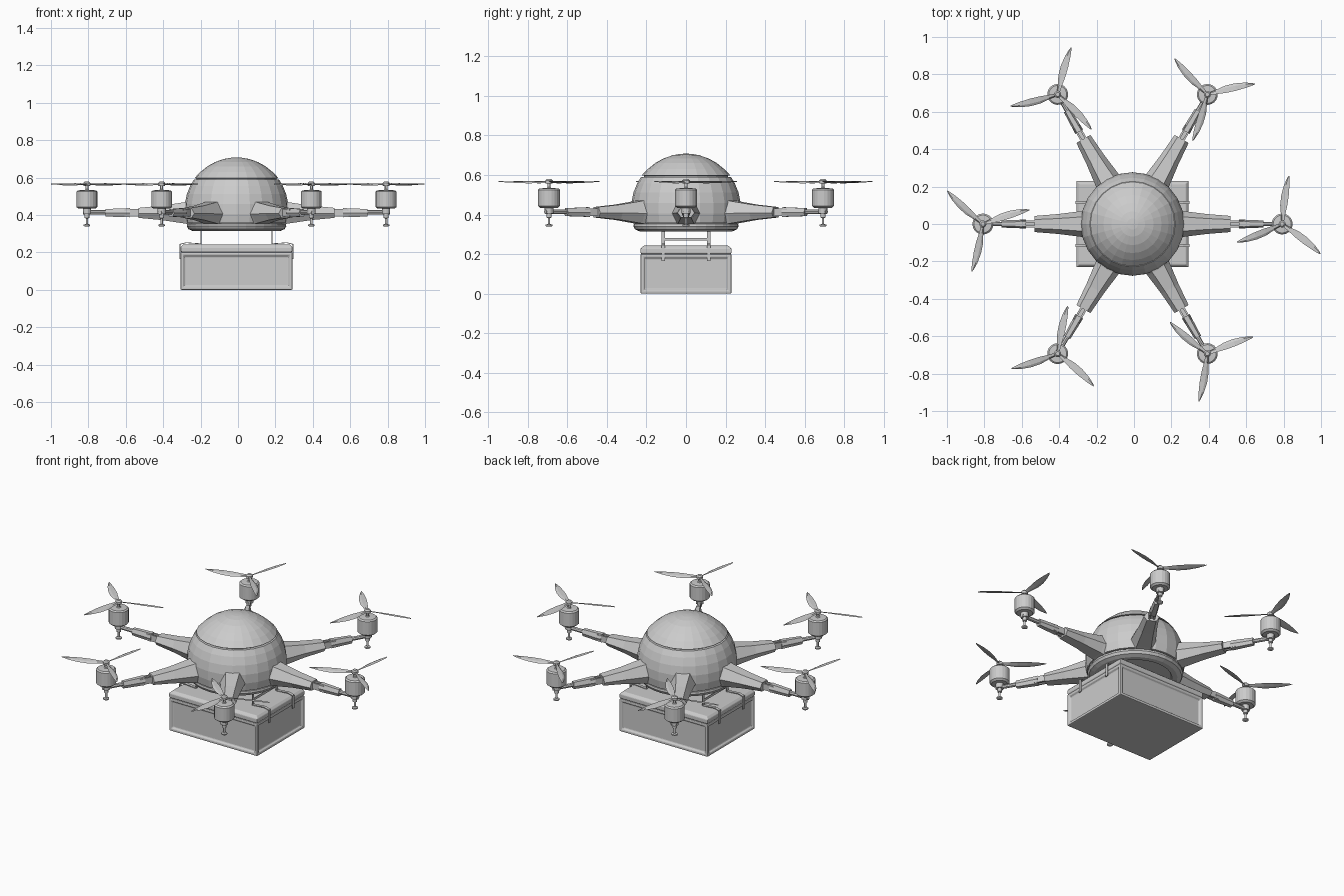
import bpy, bmesh
from math import sin, cos, pi, radians
from mathutils import Matrix, Vector

if "Cube" in bpy.data.objects:
    bpy.data.objects.remove(bpy.data.objects["Cube"])

CX = -0.008   # whole craft sits slightly left of the origin


def finish(bm, name, mat=Matrix(), bevel=0):
    bmesh.ops.recalc_face_normals(bm, faces=bm.faces)
    bm.transform(mat)
    me = bpy.data.meshes.new(name)
    bm.to_mesh(me)
    bm.free()
    ob = bpy.data.objects.new(name, me)
    bpy.context.collection.objects.link(ob)
    if bevel:
        m = ob.modifiers.new("bevel", "BEVEL")
        m.width, m.segments, m.limit_method = bevel, 2, "ANGLE"
    return ob


def skin(bm, rings):
    """Bridge equal-length rings and cap both ends."""
    vs = [[bm.verts.new(p) for p in r] for r in rings]
    n = len(vs[0])
    for a, b in zip(vs, vs[1:]):
        for i in range(n):
            j = (i + 1) % n
            bm.faces.new((a[i], a[j], b[j], b[i]))
    bm.faces.new(vs[0])
    bm.faces.new(vs[-1])


def lathe(bm, profile, n, x=0, y=0):
    skin(bm, [[(x + r * cos(2 * pi * i / n), y + r * sin(2 * pi * i / n), z)
               for i in range(n)] for r, z in profile])


def box(bm, x0, x1, y0, y1, z0, z1):
    skin(bm, [[(x0, y0, z), (x1, y0, z), (x1, y1, z), (x0, y1, z)] for z in (z0, z1)])


base = Matrix.Translation((CX, 0, 0))

# Dome: faceted sphere with a thin groove near the top
R, ZC, ZG = 0.278, 0.43, 0.593
prof = [(R * cos(a), ZC + R * sin(a)) for a in [radians(d) for d in (-15, -5, 6, 17, 27)]]
rg = (R * R - (ZG - ZC) ** 2) ** 0.5
prof += [(rg + .003, ZG - .004), (rg - .012, ZG - .003), (rg - .012, ZG + .003), (rg, ZG + .004)]
prof += [(R * cos(a), ZC + R * sin(a)) for a in [radians(d) for d in (46, 56, 66, 76, 84, 89.5)]]
bm = bmesh.new()
lathe(bm, prof, 24)
finish(bm, "dome", base)

# Base dish under the dome
bm = bmesh.new()
lathe(bm, [(.20, .325), (.205, .315), (.235, .315), (.258, .325), (.266, .34), (.264, .352),
           (.25, .356), (.25, .37)], 32)
finish(bm, "base_dish", base)

# Cargo box body with recessed side panels
bm = bmesh.new()
box(bm, -.299, .299, -.23, .23, 0, .2)
bmesh.ops.recalc_face_normals(bm, faces=bm.faces)
for f in [f for f in bm.faces if abs(f.normal.z) < .5]:
    bmesh.ops.inset_individual(bm, faces=[f], thickness=.025, depth=0)
    bmesh.ops.inset_individual(bm, faces=[f], thickness=.005, depth=-.01)
finish(bm, "cargo_box", base, .006)

# Lid with a chamfered rim
bm = bmesh.new()
skin(bm, [[(sx * (.299 - d), sy * (.23 - d), z) for sx, sy in ((-1, -1), (1, -1), (1, 1), (-1, 1))]
          for d, z in ((.006, .19), (.006, .2), (0, .204), (0, .228), (.014, .242))])
finish(bm, "cargo_lid", base, .004)

# Carrier ladders: thin strips running down, over the lid and onto the box sides
T = .002
for s, side in ((-1, "left"), (1, "right")):
    bm = bmesh.new()
    path = [(.19, .37), (.19, .246), (.27, .252), (.302, .244), (.302, .165)]
    for y in (-.115, .115):
        for (xa, za), (xb, zb) in zip(path, path[1:]):
            d = Vector((xb - xa, 0, zb - za)).normalized()
            n = Vector((-d.z, 0, d.x)) * T
            rings = []
            for x, z in ((xa, za), (xb, zb)):
                p = Vector((x, y, z))
                w = Vector((0, .009, 0))
                rings.append([(v.x * s, v.y, v.z) for v in (p - n - w, p + n - w, p + n + w, p - n + w)])
            skin(bm, rings)
    for z in (.275, .345):
        box(bm, s * .19 - T, s * .19 + T, -.11, .11, z - .007, z + .007)
    finish(bm, side + "_carrier_frame", base)


def hexagon(r, w, z0, z1):
    zm = z0 + (z1 - z0) * .45
    return [(r, -w * .6, z0), (r, w * .6, z0), (r, w, zm),
            (r, w * .55, z1), (r, -w * .55, z1), (r, -w, zm)]


# Blade stations: distance, leading offset, trailing offset, twist
BLADE = [(.012, .009, -.009, 28), (.05, .014, -.011, 24), (.10, .024, -.016, 18),
         (.155, .024, -.017, 14), (.21, .015, -.014, 10), (.245, .004, -.010, 7), (.26, -.003, -.007, 5)]


def blade_ring(x, lead, trail, tw):
    ring = []
    for t, h in ((0, 0), (.35, .0035), (1, 0), (.35, -.0015)):
        y = lead + (trail - lead) * t
        a = radians(-tw)
        ring.append((x, y * cos(a) - h * sin(a), y * sin(a) + h * cos(a)))
    return ring


MOTOR_R = .80
PHASE = [83, 13.5, 75, 18, 79, 21]
for k in range(6):
    tag = f"_{k + 1}"
    mat = base @ Matrix.Rotation(radians(60 * k), 4, "Z")

    # Tapered arm fairing
    bm = bmesh.new()
    skin(bm, [hexagon(.20, .082, .34, .488), hexagon(.28, .068, .355, .468),
              hexagon(.40, .053, .373, .45), hexagon(.525, .043, .385, .438)])
    finish(bm, "arm_fairing" + tag, mat)

    # Fork hinge, folding block and thin rod
    bm = bmesh.new()
    for s in (-1, 1):
        box(bm, .50, .60, s * .013 - .005, s * .013 + .005, .393, .431)
    box(bm, .50, .60, -.01, .01, .399, .407)
    finish(bm, "arm_hinge" + tag, mat)
    bm = bmesh.new()
    skin(bm, [hexagon(.57, .024, .388, .437), hexagon(.70, .019, .392, .432)])
    finish(bm, "arm_block" + tag, mat)
    bm = bmesh.new()
    skin(bm, [[(x, .012 * cos(i * pi / 4), .414 + .012 * sin(i * pi / 4)) for i in range(8)]
              for x in (.69, .822)])
    finish(bm, "arm_rod" + tag, mat)

    # Motor can with shaft
    bm = bmesh.new()
    lathe(bm, [(.022, .405), (.022, .434), (.045, .434), (.056, .443), (.056, .525), (.048, .532),
               (.012, .534), (.008, .538), (.008, .575)], 20, MOTOR_R)
    finish(bm, "motor" + tag, mat)

    # Landing foot
    bm = bmesh.new()
    lathe(bm, [(.013, .41), (.013, .385), (.006, .382), (.006, .352), (.017, .349), (.017, .342),
               (.012, .339)], 12, MOTOR_R)
    finish(bm, "landing_foot" + tag, mat)

    # Three-bladed propeller
    at = base @ Matrix.Translation((MOTOR_R * cos(radians(60 * k)), MOTOR_R * sin(radians(60 * k)), .565))
    bm = bmesh.new()
    lathe(bm, [(.017, -.009), (.019, -.005), (.019, .006), (.011, .014)], 12)
    for b in range(3):
        old = set(bm.verts)
        skin(bm, [blade_ring(*st) for st in BLADE])
        bmesh.ops.rotate(bm, verts=[v for v in bm.verts if v not in old], cent=(0, 0, 0),
                         matrix=Matrix.Rotation(radians(PHASE[k] + 120 * b), 3, "Z"))
    finish(bm, "propeller" + tag, at)
